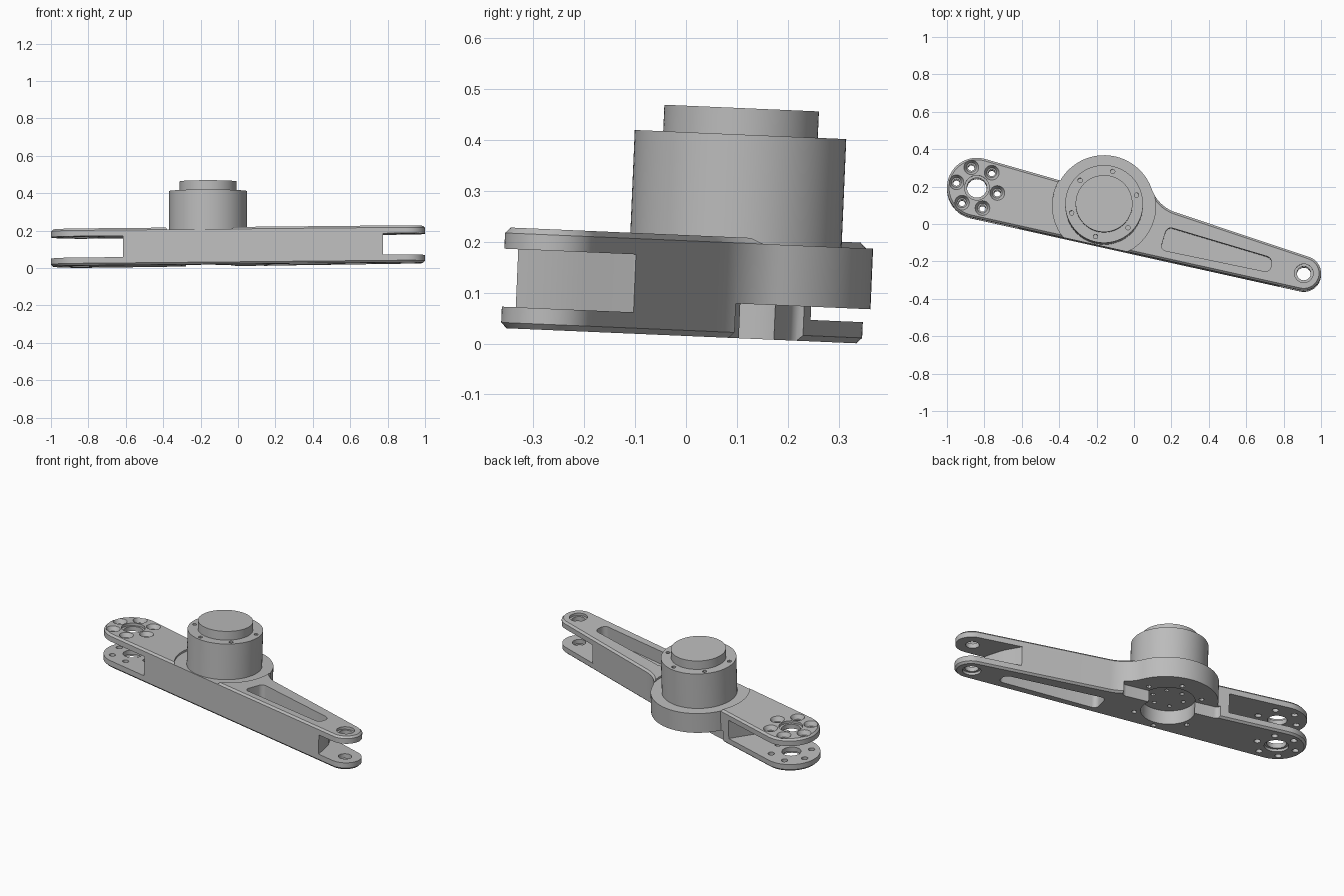
import bpy, bmesh
from math import sin, cos, radians, atan2, degrees, sqrt, acos
from mathutils import Matrix, Vector

if "Cube" in bpy.data.objects:
    bpy.data.objects.remove(bpy.data.objects["Cube"], do_unlink=True)

grey = bpy.data.materials.new("machined grey")
grey.use_nodes = True
grey.diffuse_color = (0.5, 0.5, 0.5, 1)
grey.node_tree.nodes["Principled BSDF"].inputs["Base Color"].default_value = (0.5, 0.5, 0.5, 1)

BIG = Vector((-0.84, 0.186))      # wide fork end
SMALL = Vector((0.908, -0.272))   # narrow fork end
HUB = Vector((-0.16, 0.09))       # motor axis
R_BIG, R_SMALL, R_HUB, R_FILLET = 0.16, 0.092, 0.27, 0.2
THICK, PLATE = 0.198, 0.042
AXIS = (SMALL - BIG).normalized()
SIDE = Vector((-AXIS.y, AXIS.x))
TILT = degrees(atan2(AXIS.y, AXIS.x))


def polar(angle):
    return Vector((cos(radians(angle)), sin(radians(angle))))


def arc(c, r, a0, a1, n=32):
    return [c + r * polar(a0 + (a1 - a0) * i / n) for i in range(n + 1)]


def new_object(name, bm):
    bmesh.ops.recalc_face_normals(bm, faces=bm.faces)
    mesh = bpy.data.meshes.new(name)
    bm.to_mesh(mesh)
    bm.free()
    mesh.materials.append(grey)
    obj = bpy.data.objects.new(name, mesh)
    bpy.context.collection.objects.link(obj)
    return obj


def prism(name, points, z0, z1, corner=0, chamfer=0):
    """Extruded outline with rounded upright corners or chamfered rims."""
    bm = bmesh.new()
    face = bm.faces.new([bm.verts.new((p[0], p[1], z0)) for p in points])
    top = bmesh.ops.extrude_face_region(bm, geom=[face])["geom"]
    bmesh.ops.translate(bm, vec=(0, 0, z1 - z0),
                        verts=[v for v in top if isinstance(v, bmesh.types.BMVert)])
    bmesh.ops.recalc_face_normals(bm, faces=bm.faces)
    flat = lambda e: abs(e.verts[0].co.z - e.verts[1].co.z) < 1e-5
    if corner:
        bmesh.ops.bevel(bm, geom=[e for e in bm.edges if not flat(e)], offset=corner,
                        segments=6, profile=0.5, affect='EDGES')
    if chamfer:
        bmesh.ops.bevel(bm, geom=[e for e in bm.edges if flat(e)], offset=chamfer,
                        segments=1, affect='EDGES', clamp_overlap=False)
    return new_object(name, bm)


def cone(name, c, r0, r1, z0, z1, n=32):
    bm = bmesh.new()
    bmesh.ops.create_cone(bm, cap_ends=True, segments=n, radius1=r0, radius2=r1, depth=z1 - z0,
                          matrix=Matrix.Translation((c[0], c[1], (z0 + z1) / 2)))
    return new_object(name, bm)


def cut(target, cutter):
    mod = target.modifiers.new("cut", 'BOOLEAN')
    mod.operation, mod.solver, mod.object = 'DIFFERENCE', 'EXACT', cutter
    bpy.context.view_layer.objects.active = target
    bpy.ops.object.modifier_apply(modifier=mod.name)
    bpy.data.objects.remove(cutter, do_unlink=True)


def drill(target, c, r, z0, z1, r_top=None, n=32):
    cut(target, cone("drill", c, r, r if r_top is None else r_top, z0, z1, n))


# Arm outline: two round ends, a hub bulge and a fillet blending the narrow arm into it
FRONT, BACK_BIG, BACK_SMALL = 257.3, 74, 71.5
n, t = polar(BACK_SMALL), polar(BACK_SMALL - 90)
rise = SMALL.dot(n) + R_SMALL - HUB.dot(n) + R_FILLET
run = sqrt((R_HUB + R_FILLET) ** 2 - rise ** 2)
fillet_c = HUB + t * run + n * rise
hub_start = BACK_SMALL - 90 + degrees(atan2(rise, run))
m = polar(BACK_BIG)
hub_end = BACK_BIG + degrees(acos((BIG.dot(m) + R_BIG - HUB.dot(m)) / R_HUB))
outline = (arc(BIG, R_BIG, BACK_BIG, FRONT)
           + arc(SMALL, R_SMALL, FRONT - 360, BACK_SMALL)
           + arc(fillet_c, R_FILLET, BACK_SMALL + 180, hub_start + 180, 12)
           + arc(HUB, R_HUB, hub_start, hub_end)[1:])
body = prism("arm_body", outline, 0, THICK, chamfer=0.011)

# Round step under the motor
drill(body, HUB, 0.276, THICK - 0.011, 0.4, n=96)

# Fork slots at both ends
cut(body, prism("slot", [(-1.2, -0.3), (-0.6, -0.3), (-0.615, -0.03), (-0.58, 0.08),
                         (-0.46, 0.24), (-0.4, 0.5), (-1.2, 0.5)], PLATE, THICK - PLATE))
cut(body, prism("slot", [(1.2, -0.5), (0.785, -0.5), (0.775, -0.34), (0.765, -0.28),
                         (0.745, -0.2), (0.7, -0.11), (0.66, 0.1), (1.2, 0.1)],
                PLATE, THICK - PLATE))

# Lightening pockets above and below the narrow arm
pocket = [(0.14, -0.146), (0.727, -0.268), (0.74, -0.19), (0.177, -0.022)]
for z0, z1 in ((-0.1, 0.08), (THICK - 0.08, 0.3)):
    cut(body, prism("pocket", pocket, z0, z1, corner=0.03))

# Undercut behind the hub and round seat beneath the motor
undercut = [HUB + AXIS * u + SIDE * v for u, v in ((-0.28, 0.05), (0.3, 0.05), (0.3, 0.5), (-0.28, 0.5))]
cut(body, prism("undercut", undercut, -0.1, 0.068, corner=0.03))
drill(body, HUB, 0.145, -0.1, 0.08, n=64)

# Bearing bores with counterbores
for c, r, rim in ((BIG, 0.053, 0.066), (SMALL, 0.037, 0.05)):
    drill(body, c, r, -0.1, 0.3)
    drill(body, c, rim, THICK - 0.015, 0.3)
    drill(body, c, rim, -0.1, 0.015)

# Bolt circles
for k in range(6):
    p = BIG + polar(TILT + 60 * k) * 0.113
    drill(body, p, 0.018, -0.1, 0.3, n=16)
    drill(body, p, 0.026, THICK - 0.025, THICK + 0.005, r_top=0.042, n=24)
    drill(body, HUB + polar(TILT + 30 + 60 * k) * 0.18, 0.014, -0.1, 0.085, n=12)
    drill(body, HUB + polar(TILT + 60 * k) * 0.09, 0.012, 0.05, 0.095, n=12)

# Motor housing with screw holes, and its raised cap
motor = cone("motor_housing", HUB, 0.208, 0.208, THICK - 0.02, 0.4, 96)
for k in range(6):
    drill(motor, HUB + polar(TILT + 30 + 60 * k) * 0.18, 0.012, 0.38, 0.5, n=12)
cap = cone("motor_cap", HUB, 0.152, 0.152, 0.39, 0.452, 96)

# Shade and set the slight lean
for obj in (body, motor, cap):
    bpy.ops.object.select_all(action='DESELECT')
    obj.select_set(True)
    bpy.context.view_layer.objects.active = obj
    bpy.ops.object.shade_smooth_by_angle(angle=radians(30))
    obj.matrix_world = Matrix.Translation((0, 0, 0.015)) @ Matrix.Rotation(-0.043, 4, 'X')
